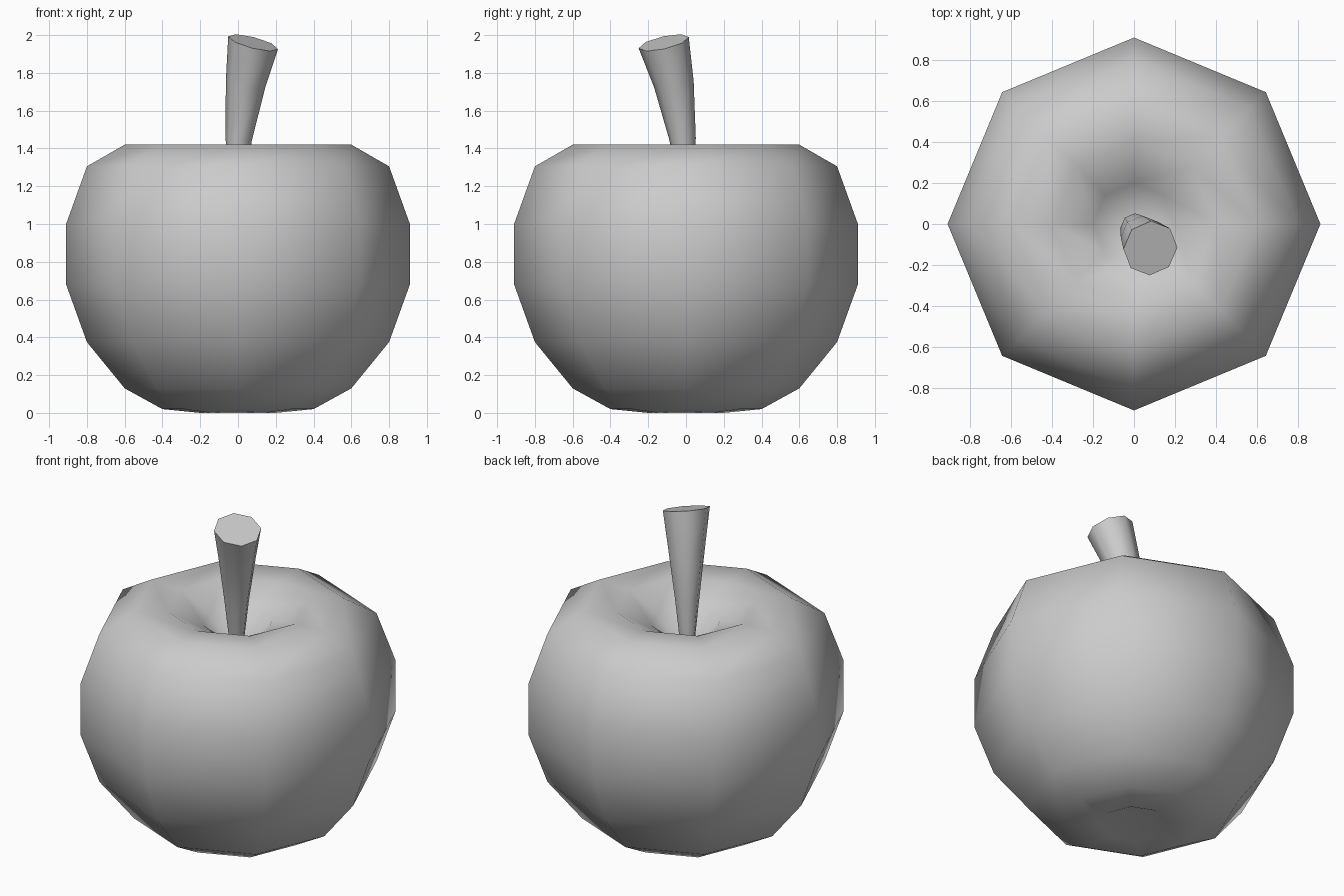
import bpy, bmesh
from math import cos, sin, tau, radians
from mathutils import Vector

if "Cube" in bpy.data.objects:
    bpy.data.objects.remove(bpy.data.objects["Cube"])

SIDES = 8


def ring(bm, centre, radius, normal=(0, 0, 1)):
    turn = Vector((0, 0, 1)).rotation_difference(Vector(normal))
    c = Vector(centre)
    return [bm.verts.new(c + turn @ Vector((radius * cos(tau * i / SIDES),
                                            radius * sin(tau * i / SIDES), 0)))
            for i in range(SIDES)]


def bridge(bm, rings):
    for a, b in zip(rings, rings[1:]):
        for i in range(SIDES):
            j = (i + 1) % SIDES
            bm.faces.new((a[i], a[j], b[j], b[i]))


def fan(bm, loop, z):
    tip = bm.verts.new((0, 0, z))
    for i in range(SIDES):
        bm.faces.new((loop[i], loop[(i + 1) % SIDES], tip))


def finish(bm, name, angle):
    bmesh.ops.recalc_face_normals(bm, faces=bm.faces)
    mesh = bpy.data.meshes.new(name)
    bm.to_mesh(mesh)
    bm.free()
    ob = bpy.data.objects.new(name, mesh)
    bpy.context.collection.objects.link(ob)
    bpy.ops.object.select_all(action='DESELECT')
    ob.select_set(True)
    bpy.context.view_layer.objects.active = ob
    if angle:
        bpy.ops.object.shade_smooth_by_angle(angle=radians(angle))
    else:
        bpy.ops.object.shade_smooth()
    return ob


# Apple body: eight-sided lathe with a dimple at each end
profile = [(0.2, 0.0), (0.4, 0.02), (0.6, 0.13), (0.8, 0.375), (0.91, 0.68),
           (0.91, 1.0), (0.8, 1.305), (0.6, 1.42), (0.4, 1.41), (0.2, 1.31)]
bm = bmesh.new()
rings = [ring(bm, (0, 0, z), r) for r, z in profile]
bridge(bm, rings)
fan(bm, rings[0], 0.09)
fan(bm, rings[-1], 1.1)
finish(bm, "apple_body", None)

# Stem: leaning, flaring upward, with a tilted flat cap
path = [((-0.015, 0.008, 1.08), 0.03, (0.03, -0.03, 1)),
        ((0.004, -0.018, 1.45), 0.07, (0.08, -0.08, 1)),
        ((0.04, -0.064, 1.74), 0.106, (0.17, -0.17, 1)),
        ((0.08, -0.118, 1.96), 0.136, (0.26, -0.23, 1))]
bm = bmesh.new()
rings = [ring(bm, c, r, n) for c, r, n in path]
bridge(bm, rings)
bm.faces.new(rings[0])
bm.faces.new(rings[-1])
finish(bm, "stem", 50)
